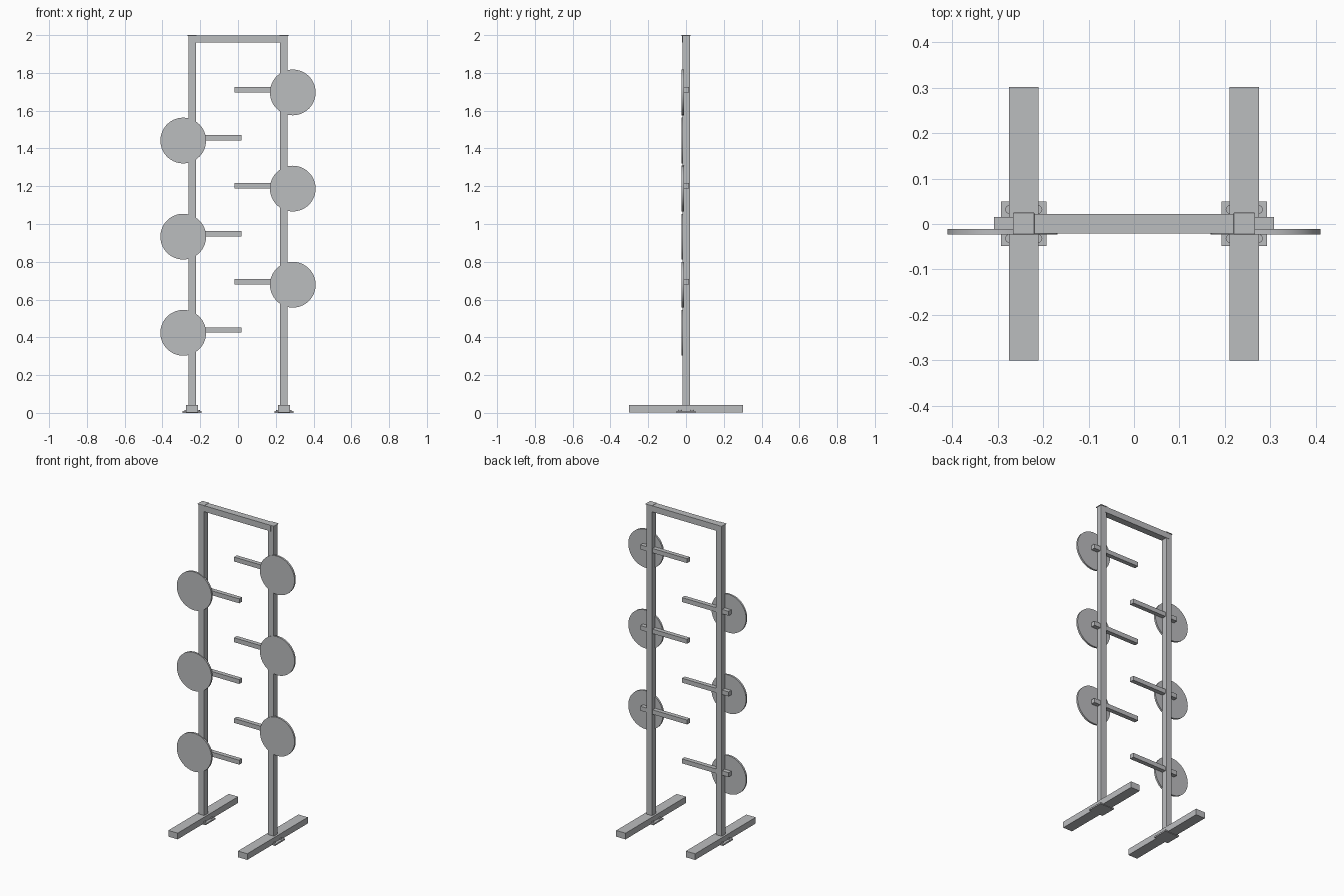
import bpy
from math import pi

default = bpy.data.objects.get("Cube")
if default:
    bpy.data.objects.remove(default, do_unlink=True)

# Single painted-steel colour
steel = bpy.data.materials.new("light_grey_steel")
steel.use_nodes = True
grey = (0.5, 0.508, 0.522, 1)
steel.diffuse_color = grey
steel.node_tree.nodes["Principled BSDF"].inputs["Base Color"].default_value = grey


def box(name, xs, ys, zs, bevel=0):
    """Box spanning the given (low, high) ranges."""
    bpy.ops.mesh.primitive_cube_add(size=1, location=[sum(r) / 2 for r in (xs, ys, zs)])
    ob = bpy.context.object
    ob.name = name
    ob.scale = [abs(r[1] - r[0]) for r in (xs, ys, zs)]
    bpy.ops.object.transform_apply(location=False, rotation=False, scale=True)
    ob.data.materials.append(steel)
    if bevel:
        mod = ob.modifiers.new("rounded_edges", "BEVEL")
        mod.width, mod.segments = bevel, 2
    return ob


def disc(name, centre, radius, depth, rotation=(0, 0, 0), sides=64):
    bpy.ops.mesh.primitive_cylinder_add(vertices=sides, radius=radius, depth=depth,
                                        location=centre, rotation=rotation)
    ob = bpy.context.object
    ob.name = name
    ob.data.materials.append(steel)
    bpy.ops.object.shade_smooth_by_angle()
    return ob


POST_X = 0.243
POST_Y = 0.001

# Uprights with their caps, feet and base plates
for side, s in (("left", 1), ("right", -1)):
    x = s * POST_X

    def span(half):
        return (x - half, x + half)

    box(side + "_post", span(0.02), (POST_Y - 0.02, POST_Y + 0.02), (0.02, 1.997), 0.002)
    box(side + "_post_cap", span(0.0235), (POST_Y - 0.024, POST_Y + 0.024), (1.996, 2.0), 0.0015)
    box(side + "_foot", span(0.0325), (-0.301, 0.302), (0.003, 0.042))
    box(side + "_base_plate", span(0.05), (-0.049, 0.05), (0, 0.009))
    for dx in (-1, 1):
        for dy in (-1, 1):
            disc(side + "_plate_bolt", (x + dx * 0.032, dy * 0.032, 0.011),
                 0.009, 0.008, sides=16)

# Top rail between the posts
box("top_rail", (-POST_X, POST_X), (-0.021, 0.022), (1.96, 1.998))

# Staggered target plates on horizontal arms, alternating sides
for i in range(6):
    s = -1 if i % 2 == 0 else 1
    side = "left" if s > 0 else "right"
    z = 0.439 + i * 0.2545
    box(side + "_arm", sorted((-s * 0.018, s * 0.308)), (-0.013, 0.015), (z - 0.014, z + 0.014))
    disc(side + "_target_plate", (s * 0.29, -0.0175, z - 0.015), 0.121, 0.012, (pi / 2, 0, 0))
